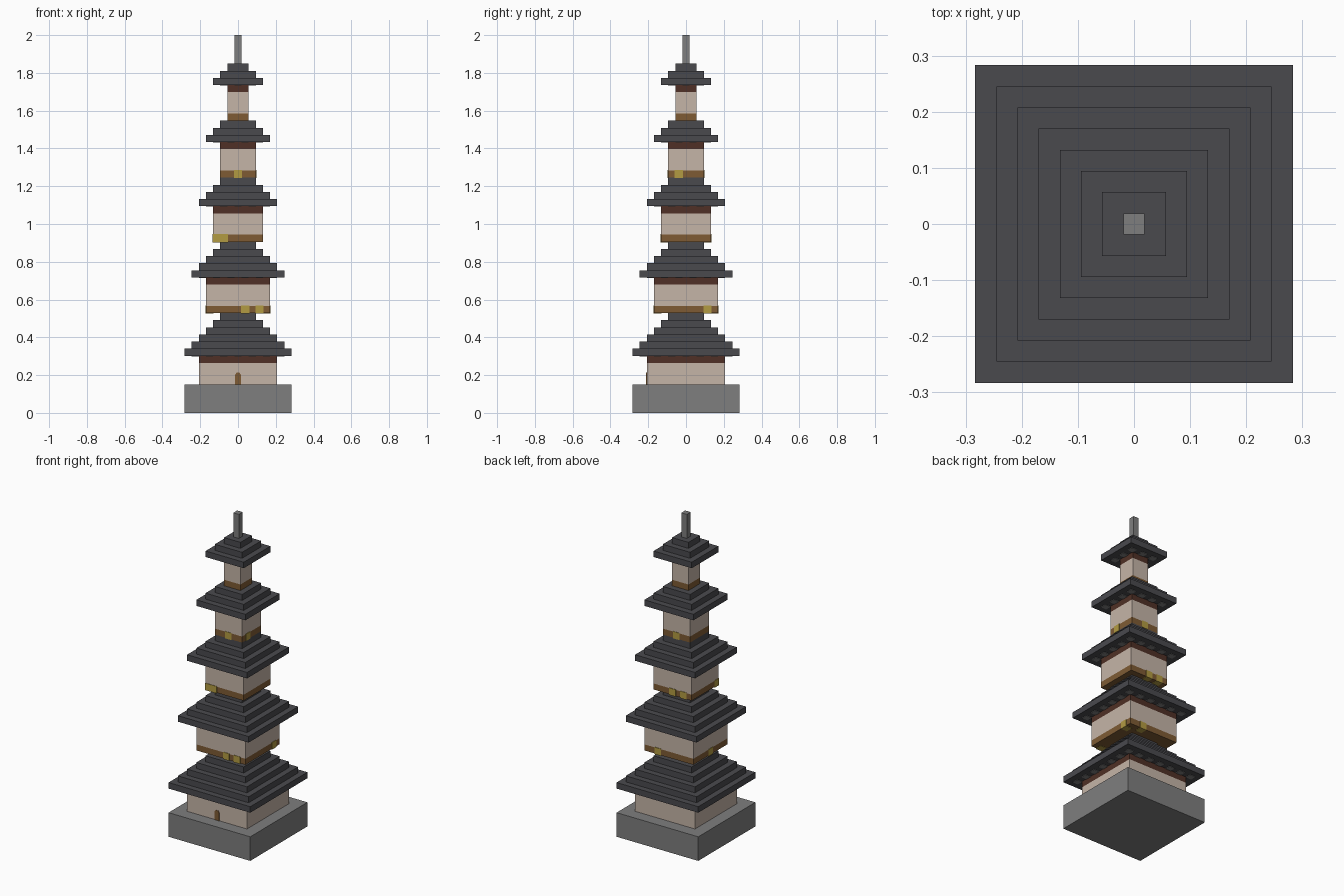
import bpy, bmesh

if "Cube" in bpy.data.objects:
    bpy.data.objects.remove(bpy.data.objects["Cube"], do_unlink=True)

U = 2 / 53      # one block
LIFT = 0.003    # thickness of inlaid plates


def material(name, rgb):
    m = bpy.data.materials.new(name)
    m.use_nodes = True
    m.diffuse_color = (*rgb, 1)
    m.node_tree.nodes["Principled BSDF"].inputs["Base Color"].default_value = (*rgb, 1)
    return m


STONE = material("grey_stone", (0.21, 0.21, 0.21))
TILE = material("dark_roof_tile", (0.068, 0.068, 0.076))
PLASTER = material("pale_plaster", (0.56, 0.46, 0.39))
BEAM = material("red_brown_beam", (0.08, 0.03, 0.019))
WOOD = material("brown_wood", (0.21, 0.105, 0.034))
LAMP = material("yellow_lamp", (0.45, 0.33, 0.055))


def boxes(name, mat, items):
    """One object from boxes given as (centre x, y, bottom z, size x, y, z) in blocks."""
    bm = bmesh.new()
    for x, y, z, sx, sy, sz in items:
        verts = bmesh.ops.create_cube(bm, size=1)["verts"]
        for v in verts:
            v.co.x = (x + v.co.x * sx) * U
            v.co.y = (y + v.co.y * sy) * U
            v.co.z = (z + (v.co.z + 0.5) * sz) * U
    me = bpy.data.meshes.new(name)
    bm.to_mesh(me)
    bm.free()
    me.materials.append(mat)
    ob = bpy.data.objects.new(name, me)
    bpy.context.collection.objects.link(ob)
    return ob


def slab(z, width, height):
    return (0, 0, z, width, width, height)


# Stone base
boxes("stone_base", STONE, [slab(0, 15, 4)])

# Lit blocks in each balcony band, as (x, y) block positions
lamps = {
    2: [(1, -4), (3, -4), (4, 3), (2, 4), (-4, 0)],
    3: [(-2, -3), (0, 3), (-2, 3), (-3, -3)],
    4: [(0, -2), (2, -1), (0, 2)],
}

# Five storeys, each narrower than the one below
z = 4
for storey in range(1, 6):
    width = 13 - 2 * storey
    tag = f"storey_{storey}"

    # Wooden balcony band with lamps
    if storey > 1:
        boxes(tag + "_balcony_band", WOOD, [slab(z, width, 1)])
        z += 1
    if storey in lamps:
        grow = 2 * LIFT / U
        boxes(tag + "_lamps", LAMP,
              [(x, y, z - 1 - grow / 2, 1 + grow, 1 + grow, 1 + grow)
               for x, y in lamps[storey]])

    # Plaster walls and beam under the eaves
    boxes(tag + "_walls", PLASTER, [slab(z, width, 3)])
    boxes(tag + "_beam", BEAM, [slab(z + 3, width, 1)])
    z += 4

    # Stepped roof
    top = 3 if storey == 5 else 5
    steps = list(range(width + 4, top - 1, -2))
    boxes(tag + "_roof", TILE, [slab(z + i, w, 1) for i, w in enumerate(steps)])

    # Alternating rafter ends on the underside of the eaves
    r = (width + 1) // 2
    span = range(-r, r + 1)
    thin = LIFT / U
    boxes(tag + "_rafter_ends", STONE,
          [(x, y, z - thin, 1, 1, thin) for x in span for y in span
           if max(abs(x), abs(y)) == r and (x + y) % 2 == 0])
    z += len(steps)

# Spire
boxes("spire", STONE, [slab(z, 1, 53 - z)])

# Arched front door plate
bm = bmesh.new()
outline = [(-.45, 4), (.45, 4), (.45, 5.3), (.2, 5.65), (-.2, 5.65), (-.45, 5.3)]
face = bm.faces.new([bm.verts.new((x * U, -5.5 * U, h * U)) for x, h in outline])
out = bmesh.ops.extrude_face_region(bm, geom=[face])["geom"]
for v in out:
    if isinstance(v, bmesh.types.BMVert):
        v.co.y -= LIFT
bmesh.ops.recalc_face_normals(bm, faces=bm.faces)
me = bpy.data.meshes.new("front_door")
bm.to_mesh(me)
bm.free()
me.materials.append(WOOD)
bpy.context.collection.objects.link(bpy.data.objects.new("front_door", me))
